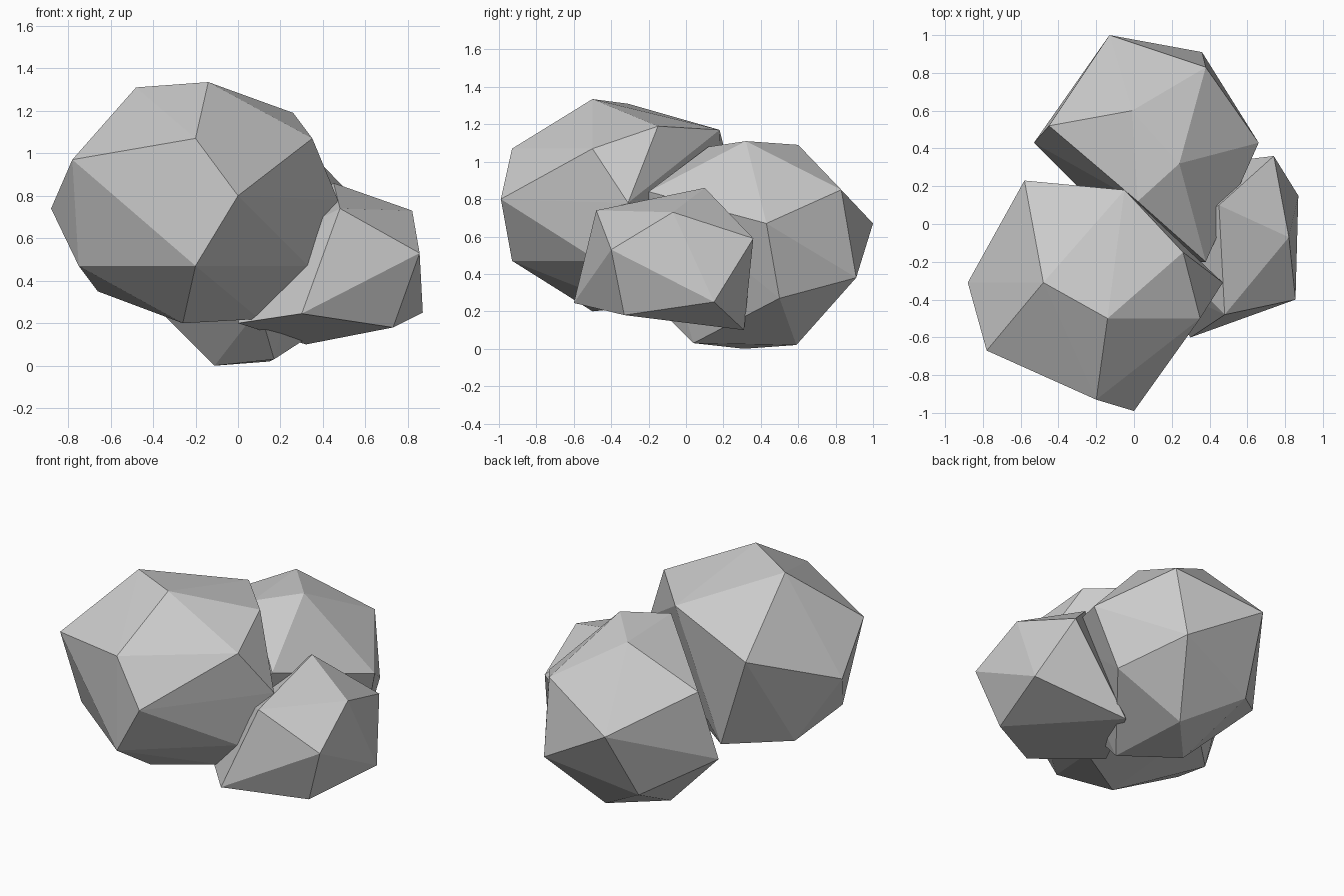
import bpy
import bmesh

cube = bpy.data.objects.get("Cube")
if cube:
    bpy.data.objects.remove(cube, do_unlink=True)

# One plain stone colour
STONE = (0.6, 0.6, 0.6, 1)
stone = bpy.data.materials.new("grey_stone")
stone.use_nodes = True
stone.diffuse_color = STONE
stone.node_tree.nodes["Principled BSDF"].inputs["Base Color"].default_value = STONE


def boulder(name, corners):
    """Faceted rock: the convex hull of its corner points."""
    bm = bmesh.new()
    for corner in corners:
        bm.verts.new(corner)
    hull = bmesh.ops.convex_hull(bm, input=bm.verts[:])
    spare = {g for g in hull["geom_interior"] + hull["geom_unused"]
             if isinstance(g, bmesh.types.BMVert)}
    bmesh.ops.delete(bm, geom=list(spare), context="VERTS")
    bmesh.ops.recalc_face_normals(bm, faces=bm.faces[:])
    mesh = bpy.data.meshes.new(name)
    bm.to_mesh(mesh)
    bm.free()
    mesh.materials.append(stone)
    rock = bpy.data.objects.new(name, mesh)
    bpy.context.collection.objects.link(rock)
    return rock


# Tall rock at the front
boulder("front_boulder", [
    # crown
    (-.14, -.5, 1.335), (-.48, -.31, 1.31), (.26, -.15, 1.19), (-.05, .18, 1.17),
    # upper ring
    (.35, -.5, 1.07), (-.2, -.93, 1.07), (-.78, -.67, .97), (-.58, .23, .97),
    # waist
    (0, -.99, .8), (-.88, -.31, .74), (.47, -.31, .78),
    # base
    (-.2, -.93, .47), (-.75, -.5, .47), (.33, -.47, .47),
    (-.66, -.15, .35), (-.35, .15, .36), (-.26, -.5, .2), (.1, -.3, .22),
])

# Broad rock at the back
boulder("back_boulder", [
    # crown
    (.24, .32, 1.11), (-.01, .6, 1.09), (.02, .12, 1.08),
    # upper ring
    (.38, .83, .85), (-.45, .52, .86), (.38, -.2, .84),
    # waist
    (-.13, 1, .67), (.66, .43, .67), (.36, .91, .38), (-.53, .43, .42),
    # base
    (.54, .5, .27), (-.2, .76, .23), (.1, -.2, .27),
    (-.11, .31, 0), (.15, .59, .02), (.17, .04, .03),
])

# Small rock leaning on the side
boulder("side_boulder", [
    # crown
    (.45, .1, .86), (.48, -.48, .74), (.82, -.07, .73),
    # waist
    (.74, .36, .59), (.855, -.4, .53), (.1, -.1, .55),
    # base
    (.87, .15, .25), (.3, -.6, .245), (.73, -.33, .18),
    (.32, .31, .1), (0, -.25, .2),
])
